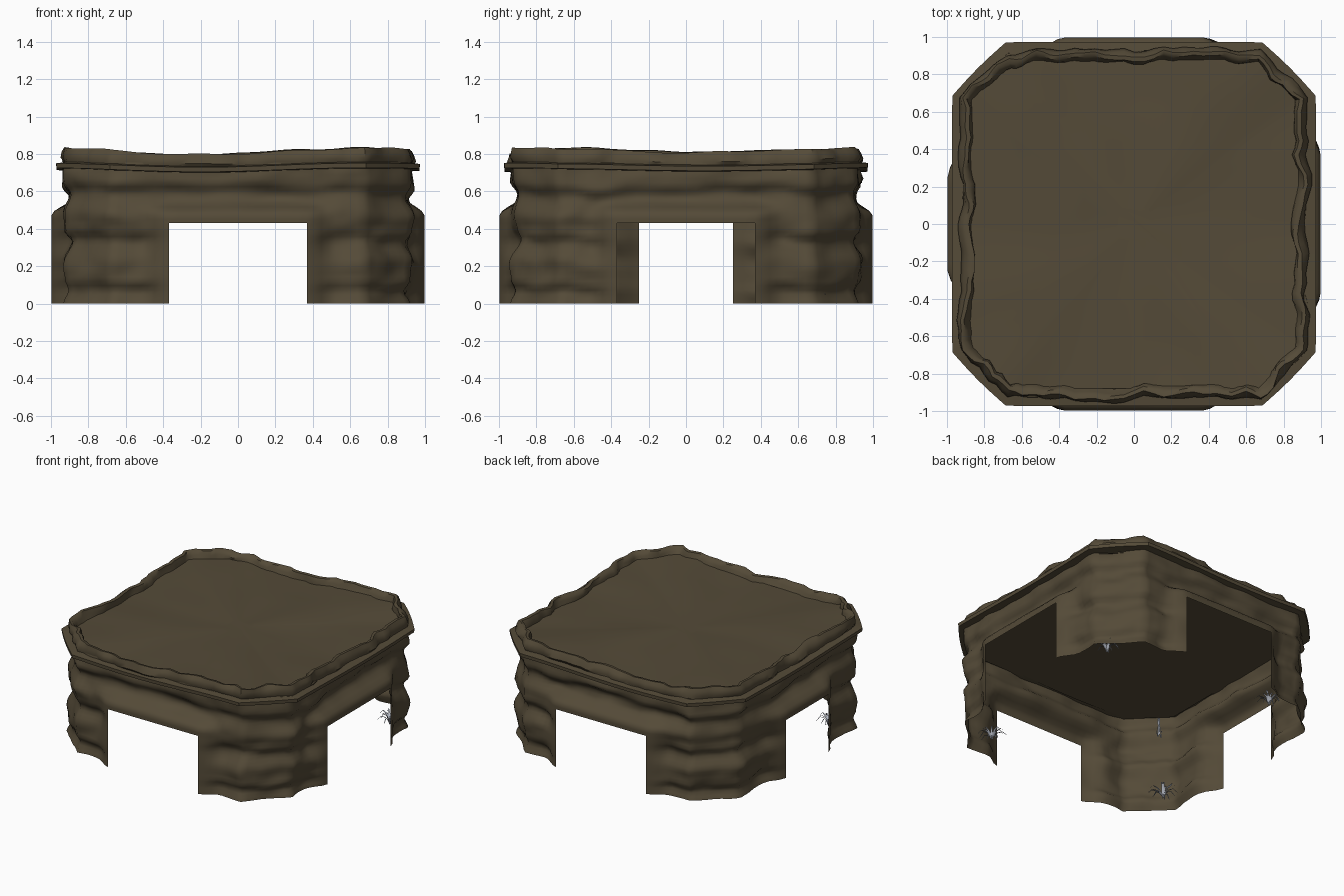
import bpy, bmesh, math, random
from mathutils import Vector, noise

if "Cube" in bpy.data.objects:
    bpy.data.objects.remove(bpy.data.objects["Cube"])

random.seed(4)
A, C = 0.92, 0.675         # wall distance from centre, start of the cut corner


def material(name, rgb):
    m = bpy.data.materials.new(name)
    m.diffuse_color = (*rgb, 1)
    m.use_nodes = True
    m.node_tree.nodes["Principled BSDF"].inputs["Base Color"].default_value = m.diffuse_color
    return m


ROCK = material("brown rock", (0.089, 0.069, 0.039))
GRASS = material("pale grey grass", (0.50, 0.53, 0.60))


def finish(bm, name, mat, angle=40):
    me = bpy.data.meshes.new(name)
    bm.to_mesh(me)
    bm.free()
    me.materials.append(mat)
    ob = bpy.data.objects.new(name, me)
    bpy.context.collection.objects.link(ob)
    bpy.ops.object.select_all(action='DESELECT')
    ob.select_set(True)
    bpy.context.view_layer.objects.active = ob
    bpy.ops.object.shade_smooth_by_angle(angle=math.radians(angle))
    return ob


def steps(a, b, n):
    return [a + (b - a) * i / n for i in range(n)]


def smooth(a, b, v):
    t = max(0, min(1, (v - a) / (b - a)))
    return t * t * (3 - 2 * t)


# Plan outline: four sides with cut corners, columns aligned to the doorways
def outline():
    cols = []
    for k in range(4):
        d = 0.25 if k == 3 else 0.37
        ca, sa = [(1, 0), (0, 1), (-1, 0), (0, -1)][k]
        pts = [(t, -A, t) for t in steps(-C, -d, 8) + steps(-d, d, 14) + steps(d, C, 8)]
        pts += [(C + (A - C) * s, -A + (A - C) * s, 9) for s in steps(0, 1, 8)]
        for x, y, t in pts:
            cols.append((x * ca - y * sa, x * sa + y * ca, t, d))
    return cols


COLS = outline()


def push(x, y, off):
    n = Vector((math.copysign(max(0, abs(x) - 0.61), x),
                math.copysign(max(0, abs(y) - 0.61), y), 0)).normalized()
    return Vector((x, y, 0)) + n * off


def wave(x, y):
    return 0.018 * math.cos(3.7 * (x - 0.65)) + 0.010 * math.cos(3.7 * (y + 0.75))


def loft(rows, skip=None):
    """rows: list of functions giving a point for each outline column."""
    bm = bmesh.new()
    grid = [[bm.verts.new(f(c)) for c in COLS] for f in rows]
    n = len(COLS)
    for r in range(len(rows) - 1):
        for i in range(n):
            j = (i + 1) % n
            if skip and skip(r, COLS[i]):
                continue
            bm.faces.new((grid[r][i], grid[r][j], grid[r + 1][j], grid[r + 1][i]))
    return bm, grid


# Cave wall: a thin shell with bulging rock bands and flared doorways
BANDS = [(0, 0.0), (0.06, -0.022), (0.12, 0.01), (0.22, 0.018), (0.33, -0.03),
         (0.39, 0.005), (0.47, 0.012), (0.58, -0.028), (0.64, 0.008), (0.76, 0.0)]


def band(z):
    for (z0, a), (z1, b) in zip(BANDS, BANDS[1:]):
        if z <= z1:
            return a + (b - a) * smooth(z0, z1, z)
    return 0


ZS = steps(0, 0.43, 18) + steps(0.43, 0.755, 15) + [0.755]


def wall_row(z):
    def f(c):
        x, y, t, d = c
        shift = 0.05 * noise.noise(Vector((x * 3.5, y * 3.5, 3)))
        off = band(max(0, z + shift * smooth(0, 0.1, z)))
        q = Vector((x * 4, y * 4, z * 6))
        off += 0.026 * noise.noise(q) + 0.014 * noise.noise(q * 2.3)
        door = (1 - smooth(d, d + 0.15, abs(t))) * (1 - smooth(0.47, 0.55, z))
        off = off * (1 - door) + 0.077 * door
        p = push(x, y, off)
        p.z = z
        return p
    return f


def doorway(r, c):
    return ZS[r] < 0.429 and -c[3] - 1e-4 <= c[2] < c[3] - 1e-4


bm, _ = loft([wall_row(z) for z in ZS], doorway)
finish(bm, "cave wall", ROCK, 60)


# Straight ledge around the top of the wall
def ledge_row(off, z):
    def f(c):
        p = push(c[0], c[1], off)
        p.z = z + 0.6 * wave(c[0], c[1])
        return p
    return f


bm, _ = loft([ledge_row(-0.03, 0.705), ledge_row(0.05, 0.71),
              ledge_row(0.052, 0.735), ledge_row(-0.03, 0.745)])
finish(bm, "ledge", ROCK, 30)


# Rugged rim above the ledge
def rim_row(off, z, rough):
    def f(c):
        x, y = c[:2]
        q = Vector((x * 5, y * 5, z * 4))
        p = push(x, y, off + rough * noise.noise(q) + rough * 0.7 * noise.noise(q * 2.3))
        p.z = z + wave(x, y) + 0.25 * rough * noise.noise(q + Vector((7, 0, 0)))
        return p
    return f


bm, _ = loft([rim_row(-0.005, 0.72, 0.01), rim_row(0.012, 0.755, 0.03),
              rim_row(0.002, 0.785, 0.035), rim_row(-0.012, 0.808, 0.045),
              rim_row(-0.034, 0.805, 0.05), rim_row(-0.048, 0.78, 0.045),
              rim_row(-0.058, 0.745, 0.02)])
finish(bm, "rim", ROCK, 50)


# Roof surface inside the rim (gently uneven) and the flat ceiling below it
def roof_row(s):
    def f(c):
        p = push(c[0], c[1], -0.04) * s
        p.z = 0.758 + wave(c[0], c[1]) * s + 0.012 * noise.noise(p * 3)
        return p
    return f


bm, grid = loft([roof_row(s) for s in (1, 0.85, 0.7, 0.5, 0.3, 0.1)])
bm.faces.new(grid[-1])
finish(bm, "roof", ROCK, 60)

bm = bmesh.new()
bm.faces.new([bm.verts.new((*push(c[0], c[1], -0.01).xy, 0.71)) for c in reversed(COLS)])
finish(bm, "ceiling", ROCK)


# Grass tufts on the ground and thin roots hanging on the walls
def tuft(name, x, y, z, blades, spread, height):
    bm = bmesh.new()
    for i in range(blades):
        a = 2 * math.pi * i / blades + random.uniform(-0.3, 0.3)
        out = Vector((math.cos(a), math.sin(a), 0))
        side = Vector((-out.y, out.x, 0))
        sp, h = spread * random.uniform(0.7, 1.1), height * random.uniform(0.7, 1.1)
        last = None
        for s in (0, 0.35, 0.7, 1):
            p = Vector((x, y, z)) + out * sp * s
            p.z += h * math.sin(s * 2.5)
            w = 0.009 * (1 - 0.8 * s)
            pair = [bm.verts.new(p - side * w), bm.verts.new(p + side * w)]
            if last:
                bm.faces.new((last[0], last[1], pair[1], pair[0]))
            last = pair
    finish(bm, name, GRASS)


for i, (x, y) in enumerate([(0.79, 0.66), (0.63, -0.74), (-0.50, 0.82), (-0.76, -0.60)]):
    tuft(f"grass tuft {i + 1}", x, y, 0.0, 15, 0.095, 0.08)
for i, (x, y, z) in enumerate([(-0.79, -0.68, 0.66), (0.70, -0.78, 0.60)]):
    tuft(f"hanging roots {i + 1}", x, y, z, 6, 0.022, -0.15)
